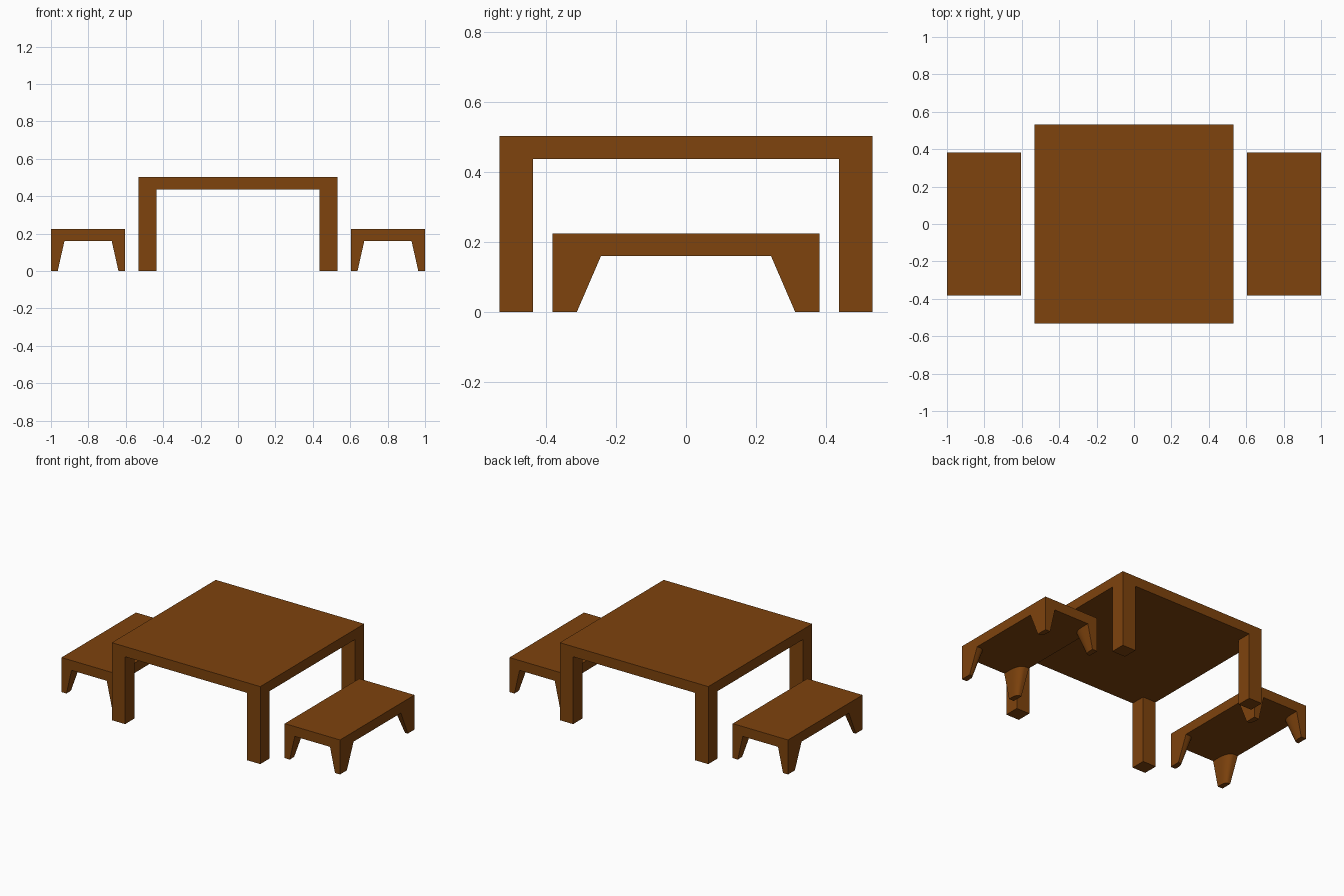
import bpy, bmesh
from math import sin, cos, pi, radians

if "Cube" in bpy.data.objects:
    bpy.data.objects.remove(bpy.data.objects["Cube"])

wood = bpy.data.materials.new("brown_wood")
wood.diffuse_color = (0.21, 0.056, 0.004, 1)
wood.use_nodes = True
wood.node_tree.nodes["Principled BSDF"].inputs["Base Color"].default_value = wood.diffuse_color


def leg_outline(X, Y, a, b, z, rounding, segs=6):
    """Inner outline of a corner leg, from the end side round to the long side."""
    if not rounding:
        return [(X - a, Y, z), (X - a, Y - b, z), (X, Y - b, z)]
    rx, ry = a * rounding, b * rounding
    pts = [(X - a, Y, z)]
    for i in range(segs + 1):
        t = pi / 2 * i / segs
        pts.append((X - a + rx * (1 - cos(t)), Y - b + ry * (1 - sin(t)), z))
    return pts + [(X, Y - b, z)]


def four_legged(name, X, Y, H, under, top_leg, foot, rounding=0.0, x=0.0):
    """Slab with four flush corner legs: one quarter, mirrored in x and y."""
    bm = bmesh.new()
    v = bm.verts.new
    upper = [v(p) for p in leg_outline(X, Y, *top_leg, under, rounding)]
    lower = [v(p) for p in leg_outline(X, Y, *foot, 0, rounding)]
    # slab corners of the quarter
    t0, tx, txy, ty = v((0, 0, H)), v((X, 0, H)), v((X, Y, H)), v((0, Y, H))
    u0, ux, uy = v((0, 0, under)), v((X, 0, under)), v((0, Y, under))
    heel = v((X, Y, 0))
    top = bm.faces.new((t0, tx, txy, ty))
    bm.faces.new([uy] + upper + [ux, u0])
    bm.faces.new((ty, txy, heel, lower[0], upper[0], uy))
    bm.faces.new((tx, txy, heel, lower[-1], upper[-1], ux))
    bm.faces.new(lower + [heel])
    # inner leg faces
    for i in range(len(upper) - 1):
        bm.faces.new((upper[i], upper[i + 1], lower[i + 1], lower[i]))
    bmesh.ops.recalc_face_normals(bm, faces=bm.faces)
    top.normal_update()
    if top.normal.z < 0:
        bmesh.ops.reverse_faces(bm, faces=bm.faces)
    me = bpy.data.meshes.new(name)
    bm.to_mesh(me)
    bm.free()
    ob = bpy.data.objects.new(name, me)
    bpy.context.collection.objects.link(ob)
    ob.location.x = x
    me.materials.append(wood)
    mirror = ob.modifiers.new("mirror", "MIRROR")
    mirror.use_axis = (True, True, False)
    bpy.ops.object.select_all(action="DESELECT")
    ob.select_set(True)
    bpy.context.view_layer.objects.active = ob
    bpy.ops.object.shade_smooth_by_angle(angle=radians(30))
    return ob


# table with square straight legs
four_legged("table", 0.533, 0.533, 0.503, 0.437, (0.096, 0.096), (0.096, 0.096))

# two low benches with tapered, rounded legs
for side, name in ((-1, "left_bench"), (1, "right_bench")):
    four_legged(name, 0.1985, 0.382, 0.224, 0.16, (0.072, 0.139), (0.036, 0.07),
                rounding=0.6, x=side * 0.8015)
